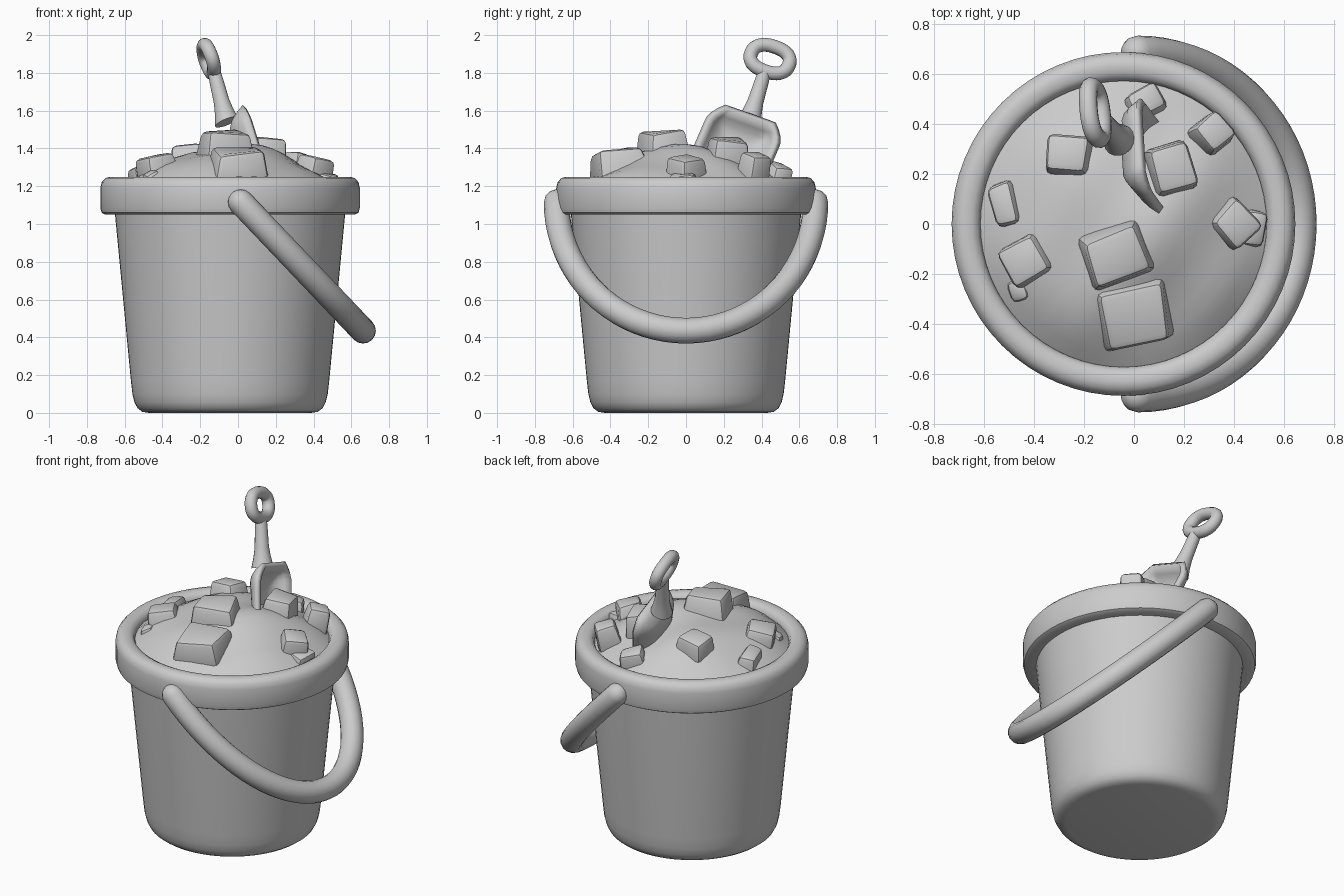
import bpy, bmesh, math, random
from mathutils import Vector, Matrix

if "Cube" in bpy.data.objects:
    bpy.data.objects.remove(bpy.data.objects["Cube"])

random.seed(4)
CX = -0.042  # bucket axis

grey = bpy.data.materials.new("light grey")
grey.diffuse_color = (0.6, 0.6, 0.6, 1)
grey.use_nodes = True
grey.node_tree.nodes["Principled BSDF"].inputs["Base Color"].default_value = grey.diffuse_color


def finish(name, bm, angle=40):
    bmesh.ops.recalc_face_normals(bm, faces=bm.faces)
    me = bpy.data.meshes.new(name)
    bm.to_mesh(me)
    bm.free()
    me.materials.append(grey)
    ob = bpy.data.objects.new(name, me)
    bpy.context.collection.objects.link(ob)
    bpy.ops.object.select_all(action='DESELECT')
    ob.select_set(True)
    bpy.context.view_layer.objects.active = ob
    bpy.ops.object.shade_smooth_by_angle(angle=math.radians(angle))
    return ob


def bridge(bm, rings, closed=False):
    pairs = list(zip(rings, rings[1:])) + ([(rings[-1], rings[0])] if closed else [])
    for a, b in pairs:
        for i in range(len(a)):
            j = (i + 1) % len(a)
            bm.faces.new((a[i], a[j], b[j], b[i]))


def lathe(name, profile, closed=False, sides=64):
    bm = bmesh.new()
    rings = []
    for r, z in profile:
        rings.append([bm.verts.new((CX + r * math.cos(2 * math.pi * k / sides),
                                    r * math.sin(2 * math.pi * k / sides), z))
                      for k in range(sides)])
    bridge(bm, rings, closed)
    if not closed:
        bm.faces.new(rings[0])
    return finish(name, bm)


def tube(name, path, radii, normal, closed=False, sides=16):
    """Sweep a round section along a path lying in the plane of the normal."""
    bm = bmesh.new()
    rings, n = [], len(path)
    for i, (p, r) in enumerate(zip(path, radii)):
        a = path[(i - 1) % n] if closed or i else path[0]
        b = path[(i + 1) % n] if closed or i < n - 1 else path[-1]
        side = (b - a).normalized().cross(normal)
        rings.append([bm.verts.new(p + r * (math.cos(t) * normal + math.sin(t) * side))
                      for t in (2 * math.pi * k / sides for k in range(sides))])
    bridge(bm, rings, closed)
    if not closed:
        bm.faces.new(rings[0])
        bm.faces.new(rings[-1])
    return finish(name, bm, 60)


# Bucket body and rolled rim
lathe("bucket_body", [(0.43, 0.0), (0.465, 0.006), (0.49, 0.025), (0.506, 0.055),
                      (0.517, 0.1), (0.525, 0.17), (0.612, 1.08)])
lathe("bucket_rim", [(0.60, 1.05), (0.662, 1.05), (0.68, 1.06), (0.687, 1.085),
                     (0.687, 1.19), (0.68, 1.222), (0.66, 1.243), (0.635, 1.25),
                     (0.605, 1.247), (0.583, 1.235), (0.572, 1.21), (0.568, 1.12)], True)

# Carrying handle: tilted half ellipse with round ends
R = 0.068
top, low = Vector((0.015, 0, 1.115)), Vector((0.662, 0, 0.435))
d = (low - top).normalized()
arc = [top + (low - top) * math.sin(a) + Vector((0, -0.685 * math.cos(a), 0))
       for a in (math.pi * k / 40 for k in range(41))]
cap = [(R * math.cos(a), R * math.sin(a)) for a in (0.1, 0.4, 0.75, 1.15)]
path = [arc[0] - d * c for c, s in cap] + arc + [arc[-1] - d * c for c, s in reversed(cap)]
radii = [s for c, s in cap] + [R] * 41 + [s for c, s in reversed(cap)]
tube("carrying_handle", path, radii, d.cross(Vector((0, 1, 0))))


# Sand mound: lumpy dome
def sand_height(x, y):
    q = min(1, math.hypot(x - CX, y) / 0.575)
    lump = 0.018 * math.sin(7 * x + 1) * math.cos(8 * y) + 0.012 * math.sin(13 * x - 9 * y)
    return 1.2 + 0.2 * (1 - q ** 2.3) + lump * (1 - q ** 6)


bm = bmesh.new()
rings = []
for k in range(1, 11):
    r = 0.575 * k / 10
    ring = []
    for i in range(36):
        a = 2 * math.pi * i / 36
        x, y = CX + r * math.cos(a), r * math.sin(a)
        ring.append(bm.verts.new((x, y, sand_height(x, y))))
    rings.append(ring)
bridge(bm, rings)
bm.faces.new(rings[0])
finish("sand_mound", bm)

# Sand chunks: x, y, top height, size x, size y, turn in degrees
chunks = [(-0.27, 0.28, 1.42, 0.21, 0.19, -5), (0.16, 0.23, 1.47, 0.20, 0.22, 15),
          (-0.07, -0.13, 1.505, 0.30, 0.25, 20), (0.0, -0.38, 1.41, 0.33, 0.29, 12),
          (0.33, 0.38, 1.38, 0.16, 0.16, 40), (0.42, 0.0, 1.36, 0.19, 0.19, 45),
          (-0.53, 0.08, 1.31, 0.13, 0.21, 15), (-0.45, -0.15, 1.385, 0.20, 0.20, 30),
          (0.49, -0.02, 1.28, 0.12, 0.17, -10), (-0.47, -0.27, 1.29, 0.10, 0.11, 20),
          (0.05, 0.50, 1.33, 0.18, 0.14, 30)]
for x, y, z, sx, sy, turn in chunks:
    bm = bmesh.new()
    bmesh.ops.create_cube(bm, size=1)
    for v in bm.verts:
        taper = 0.78 if v.co.z > 0 else 1.0
        j = [random.uniform(0.88, 1.08) for _ in range(2)]
        v.co = Vector((v.co.x * sx * taper * j[0], v.co.y * sy * taper * j[1],
                       (v.co.z - 0.5) * 0.2 - (random.uniform(0, 0.03) if v.co.z > 0 else 0)))
    bmesh.ops.bevel(bm, geom=bm.edges[:], offset=0.025, segments=2,
                    profile=0.5, affect='EDGES')
    lean = Vector((x - CX, y, 0)) * 0.5
    tilt = Matrix.Rotation(lean.length, 4, Vector((-lean.y, lean.x, 0)))
    bm.transform(Matrix.Translation((x, y, z)) @ tilt
                 @ Matrix.Rotation(math.radians(turn), 4, 'Z'))
    finish("sand_chunk", bm, 30)

# Shovel axes: up the shaft, across the blade, out of the scoop
u = Vector((-0.37, 0.37, 0.86)).normalized()
w = Vector((-0.06, 0.94, -0.33)).normalized()
n = w.cross(u).normalized()

# Shovel grip ring
grip = Vector((-0.155, 0.445, 1.873))
loop = []
for k in range(32):
    a = 2 * math.pi * k / 32
    c, s = math.cos(a), math.sin(a)
    loop.append(grip + w * 0.105 * math.copysign(abs(c) ** 0.85, c)
                + u * 0.075 * math.copysign(abs(s) ** 0.85, s))
tube("shovel_grip", loop, [0.037] * 32, n, True, 12)

# Shovel shaft, widening into the blade socket
foot = Vector((-0.06, 0.335, 1.54))
head = grip - u * 0.075
tube("shovel_shaft", [head.lerp(foot, f) for f in (0, 0.2, 0.6, 0.8, 1)],
     [0.034, 0.038, 0.043, 0.052, 0.066], n)

# Shovel blade: curved scoop with raised sides and back
origin = Vector((-0.075, 0.32, 1.54))
bm = bmesh.new()
rows = []
for i in range(15):
    t = i / 14
    half = 0.135 + 0.062 * math.sin(min(1, t / 0.25) * math.pi / 2)
    row = []
    for k in range(17):
        s = k / 8 - 1
        rise = max(abs(s) ** 3.5, max(0, 1 - t / 0.35) ** 2.5)
        row.append(bm.verts.new(origin - u * 0.42 * t + w * half * s
                                + n * 0.11 * rise * (1 - 0.4 * t)))
    rows.append(row)
for a, b in zip(rows, rows[1:]):
    for k in range(16):
        bm.faces.new((a[k], a[k + 1], b[k + 1], b[k]))
blade = finish("shovel_blade", bm, 60)
mod = blade.modifiers.new("thickness", 'SOLIDIFY')
mod.thickness = 0.032
mod.offset = 0
